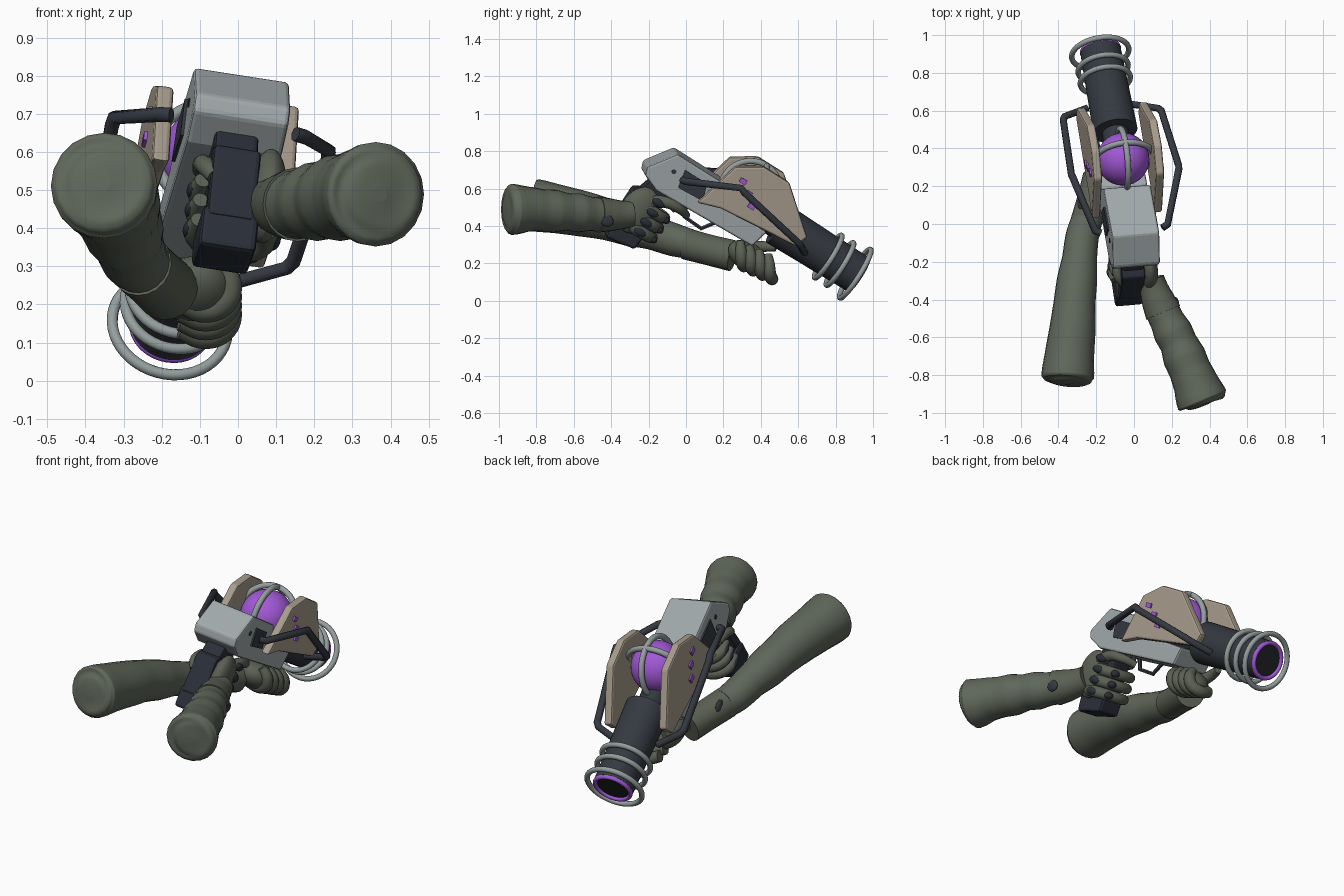
import bpy, bmesh, math
from mathutils import Vector, Matrix

if "Cube" in bpy.data.objects:
    bpy.data.objects.remove(bpy.data.objects["Cube"])


def mat(name, r, g, b):
    m = bpy.data.materials.new(name)
    m.diffuse_color = (r, g, b, 1)
    m.use_nodes = True
    m.node_tree.nodes["Principled BSDF"].inputs["Base Color"].default_value = m.diffuse_color
    return m


GREY = mat("light grey metal", .36, .40, .41)
RING = mat("ring grey", .30, .34, .34)
TAN = mat("tan plate", .39, .335, .265)
DARK = mat("dark slate", .035, .041, .052)
GRIP = mat("grip navy", .024, .028, .040)
BLACK = mat("muzzle black", .016, .018, .020)
PURPLE = mat("purple", .36, .10, .68)
GREEN = mat("sleeve green", .115, .135, .102)
GLOVE = mat("glove green", .105, .118, .088)

# Gun frame: local x = right, y = toward muzzle, z = up from the top deck
F = Vector((-.185, 1, -.63)).normalized()
R = Vector((1, .08, -.15))
R = (R - F * R.dot(F)).normalized()
U = R.cross(F)
O = Vector((.01, -.055, .803))
M = Matrix((R, F, U)).transposed().to_4x4()
M.translation = O


def G(r, a, c):
    return M @ Vector((r, a, c))


def finish(ob, m, angle=35):
    ob.data.materials.clear()
    ob.data.materials.append(m)
    bpy.ops.object.select_all(action='DESELECT')
    ob.select_set(True)
    bpy.context.view_layer.objects.active = ob
    if angle:
        bpy.ops.object.shade_smooth_by_angle(angle=math.radians(angle))
    return ob


def mesh_object(name, bm, m, bevel=0, angle=0):
    bmesh.ops.recalc_face_normals(bm, faces=bm.faces)
    me = bpy.data.meshes.new(name)
    bm.to_mesh(me)
    bm.free()
    ob = bpy.data.objects.new(name, me)
    bpy.context.collection.objects.link(ob)
    ob.matrix_world = M
    finish(ob, m, angle)
    if bevel:
        b = ob.modifiers.new("bevel", 'BEVEL')
        b.width, b.segments = bevel, 2
    return ob


def prism(name, pts, r0, r1, m, bevel=0):
    """Side profile (along, up) extruded across the gun."""
    bm = bmesh.new()
    f = bm.faces.new([bm.verts.new((r0, a, c)) for a, c in pts])
    ext = bmesh.ops.extrude_face_region(bm, geom=[f])
    for v in ext['geom']:
        if isinstance(v, bmesh.types.BMVert):
            v.co.x = r1
    return mesh_object(name, bm, m, bevel)


def rod(name, a0, a1, c, rad, end_rad, m):
    bm = bmesh.new()
    bmesh.ops.create_cone(bm, cap_ends=True, segments=40, radius1=end_rad, radius2=rad, depth=a1 - a0,
                          matrix=Matrix.Translation((0, (a0 + a1) / 2, c)) @ Matrix.Rotation(math.pi / 2, 4, 'X'))
    return mesh_object(name, bm, m, 0, 35)


def torus(name, loc, rad, tube, m, rot):
    bpy.ops.mesh.primitive_torus_add(major_radius=rad, minor_radius=tube, major_segments=48, minor_segments=12)
    ob = bpy.context.object
    ob.name = name
    ob.matrix_world = M @ Matrix.Translation(loc) @ rot
    return finish(ob, m, 80)


def ball(name, pos, size, m, rot=None):
    bpy.ops.mesh.primitive_uv_sphere_add(segments=32, ring_count=18, radius=1)
    ob = bpy.context.object
    ob.name = name
    ob.matrix_world = Matrix.Translation(pos) @ (rot or M.to_3x3()).to_4x4() @ Matrix.Diagonal((*size, 1))
    return finish(ob, m, 80)


def tube(name, pts, rads, m, smooth=True, res=4, angle=50):
    """Round path with a radius for every point."""
    cu = bpy.data.curves.new(name, 'CURVE')
    cu.dimensions = '3D'
    cu.bevel_depth = 1
    cu.bevel_resolution = res
    cu.use_fill_caps = True
    cu.resolution_u = 6
    sp = cu.splines.new('BEZIER' if smooth else 'POLY')
    store = sp.bezier_points if smooth else sp.points
    store.add(len(pts) - 1)
    for i, (q, p) in enumerate(zip(store, pts)):
        q.co = Vector(p) if smooth else (*p, 1)
        q.radius = rads[i] if isinstance(rads, (list, tuple)) else rads
        if smooth:
            q.handle_left_type = q.handle_right_type = 'AUTO'
    ob = bpy.data.objects.new(name, cu)
    bpy.context.collection.objects.link(ob)
    bpy.ops.object.select_all(action='DESELECT')
    ob.select_set(True)
    bpy.context.view_layer.objects.active = ob
    bpy.ops.object.convert(target='MESH')
    return finish(bpy.context.object, m, angle)


# Receiver, neck and barrel
prism("receiver", [(0, 0), (-.102, -.146), (-.085, -.19), (.01, -.227), (.61, -.205), (.635, -.10),
                   (.36, -.09), (.30, 0)], -.127, .127, GREY, .011)
rod("barrel_neck", .45, .70, -.05, .07, .07, DARK)
rod("barrel", .68, 1.185, -.04, .118, .108, DARK)
rod("muzzle_disc", 1.18, 1.19, -.04, .09, .09, BLACK)
ACROSS = Matrix.Rotation(math.pi / 2, 4, 'X')
ALONG = Matrix.Rotation(math.pi / 2, 4, 'Y')
torus("muzzle_glow", (0, 1.192, -.04), .098, .012, PURPLE, ACROSS)
for a, rad in ((1.005, .134), (1.08, .134), (1.178, .153)):
    torus("barrel_ring", (-.003, a, -.045), rad, .0145, RING, ACROSS)

# Energy core and its cage
core = (0, .457, .03)
ball("energy_core", G(*core), (.14,) * 3, PURPLE)
torus("cage_ring_across", core, .162, .016, RING, ACROSS)
torus("cage_ring_along", core, .162, .016, RING, ALONG)

# Side plates, lamps, braces, brackets and bolts
plate = [(.222, -.16), (.291, .115), (.418, .195), (.582, .195), (.824, -.003), (.796, -.075), (.343, -.119)]
for s, side in ((1, "right"), (-1, "left")):
    prism(side + "_plate", plate, s * .144, s * .190, TAN, .011)
    for a, c in ((.366, .07), (.427, .03), (.478, -.021)):
        prism(side + "_lamp", [(a - .019, c - .013), (a + .019, c - .013), (a + .019, c + .013),
                               (a - .019, c + .013)], s * .185, s * .199, PURPLE)
    tube(side + "_brace", [G(s * r, a, c) for r, a, c in
                           ((.165, .09, -.10), (.195, .105, -.095), (.285, .362, .041), (.288, .39, .03),
                            (.264, .785, -.045), (.25, .808, -.053), (.12, .867, -.085))],
         .0195, DARK, False, 2)
    prism(side + "_bracket", [(.08, -.05), (.22, -.05), (.25, -.14), (.10, -.15)], s * .12, s * .135, DARK)
    prism(side + "_bolt", [(.034 + .013 * math.cos(t * math.pi / 5), -.09 + .013 * math.sin(t * math.pi / 5))
                           for t in range(10)], s * .12, s * .130, DARK)

# Pistol grip and trigger guard
prism("grip", [(-.03, -.19), (.09, -.19), (.085, -.50), (-.065, -.52), (-.06, -.29)], -.058, .058, GRIP, .013)
prism("grip_base", [(-.085, -.47), (.10, -.45), (.095, -.56), (-.075, -.588)], -.075, .075, GRIP, .015)
prism("grip_spine", [(-.088, -.285), (-.03, -.255), (-.03, -.5), (-.088, -.5)], -.063, .063, GRIP, .012)
tube("trigger_guard", [G(0, a, c) for a, c in ((.20, -.20), (.235, -.275), (.345, -.28), (.40, -.20))],
     .012, DARK, False, 1)
tube("trigger", [G(0, .15, -.2), G(0, .17, -.25), G(0, .16, -.285)], .012, DARK)

# Sleeves: softly domed elbow to wrist, with folds in the cloth
tube("right_sleeve", [(.372, -.962, .489), (.370, -.957, .489), (.367, -.947, .489), (.361, -.932, .489),
                      (.35, -.905, .489), (.325, -.84, .49), (.295, -.77, .485), (.265, -.70, .48),
                      (.235, -.63, .475), (.205, -.57, .47), (.175, -.51, .465), (.14, -.44, .46)],
     [.02, .085, .122, .137, .134, .120, .112, .114, .100, .104, .092, .090], GREEN, res=8, angle=120)
tube("left_sleeve", [(-.353, -.846, .519), (-.353, -.840, .518), (-.352, -.828, .515), (-.351, -.81, .512),
                     (-.349, -.78, .507), (-.34, -.68, .49), (-.325, -.55, .465),
                     (-.315, -.42, .435), (-.302, -.30, .40), (-.288, -.18, .365), (-.273, -.06, .325),
                     (-.254, .02, .305)],
     [.02, .085, .127, .140, .139, .130, .122, .111, .107, .092, .088, .080], GREEN, res=8, angle=120)

# Glove cuffs
tube("right_cuff", [(.155, -.47, .462), (.13, -.41, .46), (.105, -.34, .46), (.09, -.29, .465)],
     [.097, .089, .076, .07], GLOVE, res=8)
tube("left_cuff", [(-.256, .0, .305), (-.222, .12, .273), (-.187, .25, .241)],
     [.084, .082, .084], GLOVE, res=8)
for name, p in (("right_cuff_patch", (.225, -.425, .43)), ("left_cuff_patch", (-.285, .10, .327))):
    ball(name, p, (.014, .040, .032), DARK)

# Right hand wrapped round the grip
ball("right_palm", G(.095, -.01, -.37), (.05, .095, .135), GLOVE)
ball("right_thumb_base", (.078, -.235, .535), (.046, .07, .055), GLOVE)
tube("right_thumb", [G(-.05, -.065, -.37), G(-.075, -.045, -.33), G(-.08, .01, -.29), G(-.078, .07, -.27)],
     [.022, .025, .025, .02], GLOVE)
tube("right_index_finger", [G(.10, .02, -.29), G(.115, .10, -.25), G(.10, .18, -.245), G(.04, .235, -.26)],
     [.034, .030, .026, .02], GLOVE)
for i in range(3):
    c = -.335 - .062 * i
    tube("right_finger", [G(.105, .0, c), G(.105, .085, c), G(.055, .135, c), G(-.03, .135, c),
                          G(-.076, .085, c), G(-.074, .015, c)], [.034, .033, .031, .03, .027, .021], GLOVE)
for i in range(4):
    c = -.275 - .062 * i
    ball("right_knuckle_pad", G(.132, .055, c), (.018, .038, .022), GRIP)
    if i:
        ball("right_finger_pad", G(.083, .143, c), (.026, .026, .02), GRIP)
        ball("left_side_finger_pad", G(-.094, .065, c), (.014, .03, .018), GRIP)

# Left hand supporting the barrel from below
ball("left_palm", (-.115, .33, .238), (.10, .115, .075), GLOVE)
tube("left_thumb", [(-.17, .27, .25), (-.20, .34, .28), (-.21, .42, .29), (-.195, .48, .285)],
     [.04, .034, .029, .02], GLOVE)
for i in range(4):
    y, z = .30 + .05 * i, .248 - .023 * i
    tube("left_finger", [(-.15, y + .0, z - .04), (-.085, y + .01, z - .062), (-.035, y, z - .04),
                         (-.022, y - .005, z + .01), (-.05, y - .01, z + .065)],
         [.032, .034, .034, .032, .023], GLOVE)
